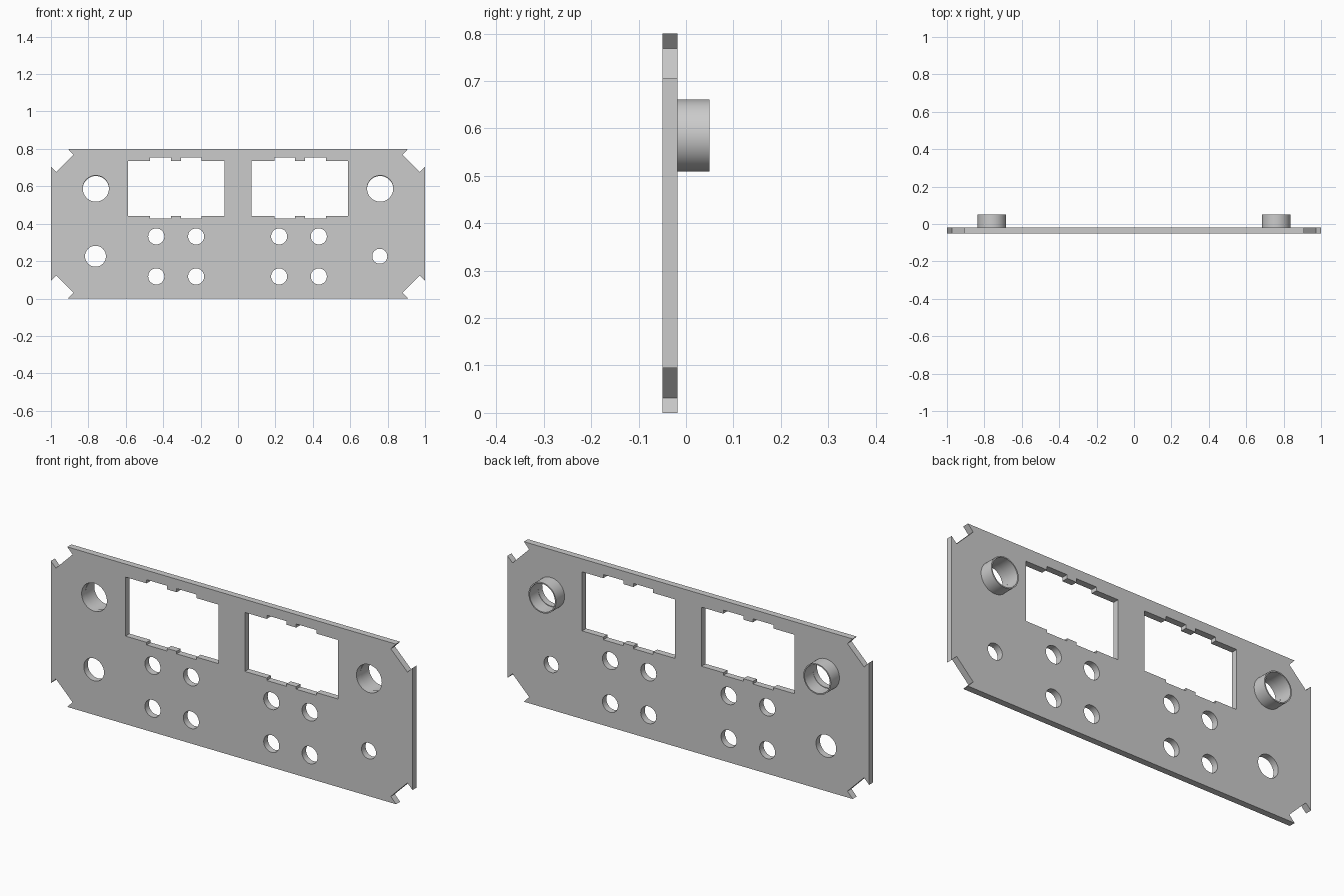
import bpy
import math
from mathutils import Matrix

cube = bpy.data.objects.get("Cube")
if cube:
    bpy.data.objects.remove(cube, do_unlink=True)

grey = bpy.data.materials.new("plain grey")
grey.use_nodes = True
grey.diffuse_color = (0.6, 0.6, 0.6, 1)
grey.node_tree.nodes["Principled BSDF"].inputs["Base Color"].default_value = (0.6, 0.6, 0.6, 1)


def circle(x, z, r, n=48):
    return [(x + r * math.cos(2 * math.pi * i / n), z + r * math.sin(2 * math.pi * i / n))
            for i in range(n)]


def slab(name, loops, y0, y1):
    """Solid between y0 and y1 from an outer loop and hole loops in the xz plane."""
    curve = bpy.data.curves.new(name, "CURVE")
    curve.dimensions = "2D"
    curve.fill_mode = "BOTH"
    curve.extrude = (y1 - y0) / 2
    for loop in loops:
        spline = curve.splines.new("POLY")
        spline.points.add(len(loop) - 1)
        for point, (x, z) in zip(spline.points, loop):
            point.co = (x, z, 0, 1)
        spline.use_cyclic_u = True
    obj = bpy.data.objects.new(name, curve)
    bpy.context.collection.objects.link(obj)
    bpy.ops.object.select_all(action="DESELECT")
    obj.select_set(True)
    bpy.context.view_layer.objects.active = obj
    bpy.ops.object.convert(target="MESH")
    obj = bpy.context.object
    obj.name = name
    # Stand the slab upright and weld the caps to the walls
    obj.data.transform(Matrix.Translation((0, (y0 + y1) / 2, 0)) @ Matrix.Rotation(math.pi / 2, 4, "X"))
    bpy.ops.object.mode_set(mode="EDIT")
    bpy.ops.mesh.select_all(action="SELECT")
    bpy.ops.mesh.remove_doubles(threshold=0.0001)
    bpy.ops.mesh.normals_make_consistent(inside=False)
    bpy.ops.object.mode_set(mode="OBJECT")
    obj.data.materials.clear()
    obj.data.materials.append(grey)
    bpy.ops.object.shade_smooth_by_angle(angle=math.radians(30))
    return obj


HEIGHT = 0.8
FRONT, BACK, TUBE_END = -0.05, -0.018, 0.05

# Outline with a slanted slot at each corner, mirrored from the upper left-hand one
corner = [(1, 0.705), (0.972, 0.677), (0.88, 0.769), (0.909, HEIGHT)]
top = corner + [(-x, z) for x, z in reversed(corner)]
outline = top + [(x, HEIGHT - z) for x, z in [(-x, z) for x, z in top]]

# Display window with two shallow notches on its upper and lower edges
notches = [0.194, 0.304, 0.357, 0.47]


def window_edge(edge, notch):
    a, b, c, d = notches
    return [(0.073, edge), (a, edge), (a, notch), (b, notch), (b, edge),
            (c, edge), (c, notch), (d, notch), (d, edge), (0.587, edge)]


window = window_edge(0.735, 0.753) + window_edge(0.44, 0.427)[::-1]
loops = [outline, window, [(-x, z) for x, z in window]]

# Round holes: sockets, lower controls and the two groups of four
loops += [circle(side * 0.76, 0.588, 0.07) for side in (-1, 1)]
loops += [circle(-0.762, 0.226, 0.056), circle(0.758, 0.226, 0.04)]
loops += [circle(x, z, 0.043) for x in (-0.437, -0.224, 0.22, 0.432) for z in (0.332, 0.118)]
slab("panel", loops, FRONT, BACK)

# Short tubes behind the upper holes
for side, label in ((-1, "right"), (1, "left")):
    x = side * 0.76
    slab(label + "_tube", [circle(x, 0.585, 0.076), circle(x, 0.585, 0.07)], BACK, TUBE_END)
